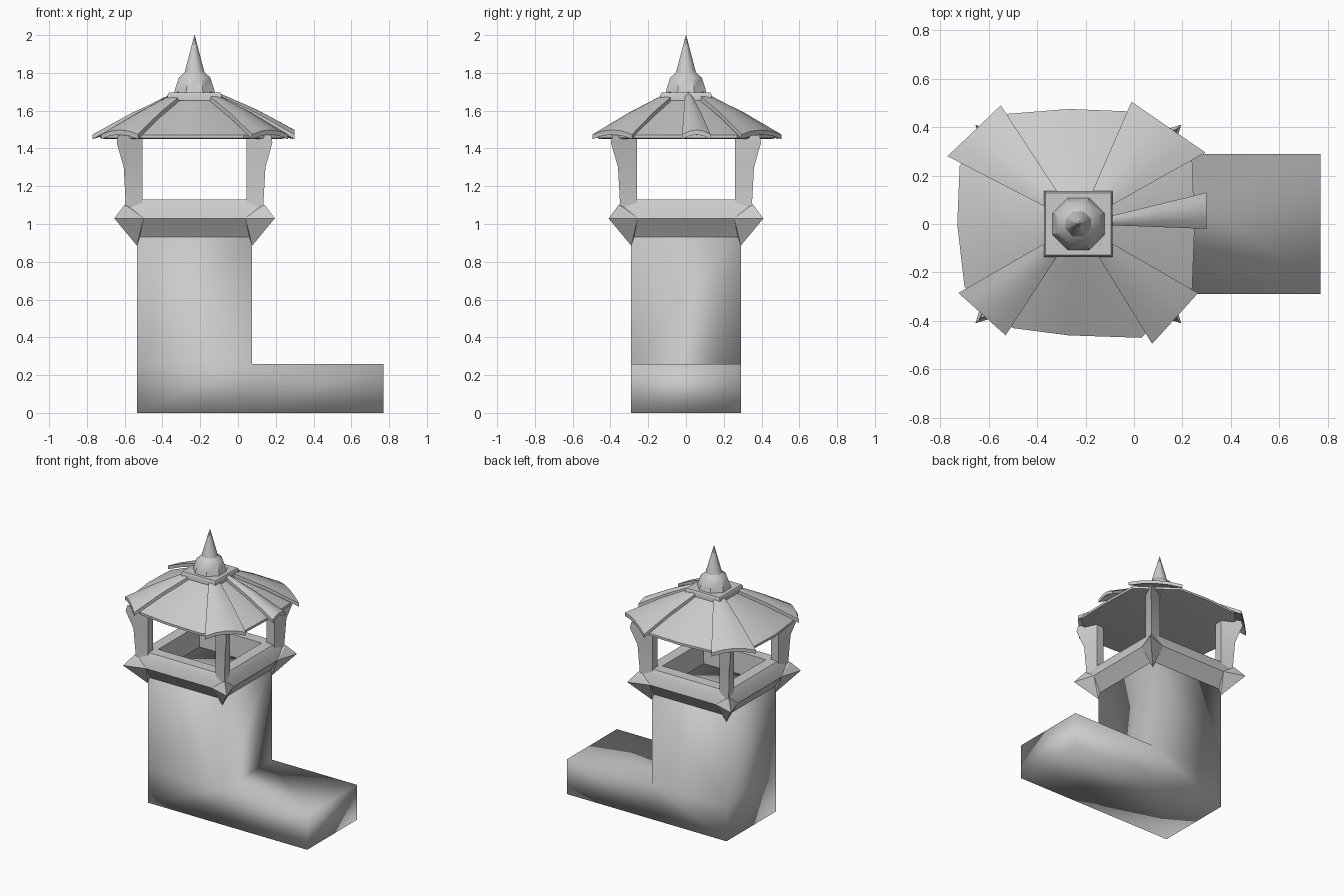
import bpy, bmesh, math
from mathutils import Vector

if "Cube" in bpy.data.objects:
    bpy.data.objects.remove(bpy.data.objects["Cube"])

CX = -0.23            # tower axis
HX, HY = 0.305, 0.29  # tower half sizes


def finish(name, bm, angle=35):
    bmesh.ops.recalc_face_normals(bm, faces=bm.faces)
    me = bpy.data.meshes.new(name)
    bm.to_mesh(me)
    bm.free()
    ob = bpy.data.objects.new(name, me)
    bpy.context.collection.objects.link(ob)
    bpy.context.view_layer.objects.active = ob
    ob.select_set(True)
    bpy.ops.object.shade_smooth_by_angle(angle=math.radians(angle))
    ob.select_set(False)
    return ob


def loft(name, loops, angle=35, closed=False):
    """Skin between loops of equal length; cap both ends or close into a ring."""
    bm = bmesh.new()
    rings = [[bm.verts.new(p) for p in lp] for lp in loops]
    n = len(rings[0])
    pairs = list(zip(rings, rings[1:]))
    if closed:
        pairs.append((rings[-1], rings[0]))
    for a, b in pairs:
        for i in range(n):
            j = (i + 1) % n
            bm.faces.new((a[i], a[j], b[j], b[i]))
    if not closed:
        bm.faces.new(rings[0])
        bm.faces.new(rings[-1])
    return finish(name, bm, angle)


def rect(hx, hy, z, cx=CX):
    return [(cx + sx * hx, sy * hy, z) for sx, sy in ((-1, -1), (1, -1), (1, 1), (-1, 1))]


def hull(name, pts):
    bm = bmesh.new()
    for p in pts:
        bm.verts.new(p)
    bmesh.ops.convex_hull(bm, input=bm.verts[:])
    return finish(name, bm, 25)


def octagon(r, z):
    return [(CX + r * math.cos(math.pi * (i + .5) / 4),
             r * math.sin(math.pi * (i + .5) / 4), z) for i in range(8)]


# L-shaped base: tall tower plus low wing, softly shaded
L = [(-0.535, 0), (0.075, 0), (0.77, 0), (0.77, 0.26), (0.075, 0.26), (0.075, 0.97), (-0.535, 0.97), (-0.535, 0.26)]
bm = bmesh.new()
f, b = [[bm.verts.new((x, y, z)) for x, z in L] for y in (-HY, HY)]
for s in (f, b):
    for q in ((0, 1, 4, 7), (1, 2, 3, 4), (7, 4, 5, 6)):
        bm.faces.new([s[i] for i in q])
for i in range(8):
    j = (i + 1) % 8
    bm.faces.new((f[i], f[j], b[j], b[i]))
finish("tower_and_wing", bm, 180)

# parapet ring around the lookout
prof = [(0.0, 0.93), (0.02, 0.96), (0.072, 1.03), (0.055, 1.09), (0.03, 1.13), (-0.05, 1.13), (-0.06, 0.95)]
loft("parapet", [rect(HX + o, HY + o, z) for o, z in prof], closed=True)

# corner spikes and roof posts
for sx, sy, tag in ((-1, -1, "front_left"), (1, -1, "front_right"), (1, 1, "back_right"), (-1, 1, "back_left")):
    def P(x, y, z):
        return (CX + sx * x, sy * (y - 0.015), z)
    hull("corner_spike_" + tag, [
        P(.425, .425, 1.03), P(.305, .305, .885), P(.372, .372, 1.10), P(.377, .27, 1.03),
        P(.27, .377, 1.03), P(.28, .28, 1.10), P(.27, .27, .97)])
    loft("post_" + tag, [[P(.28, .28, z), P(.345, .275, z), P(t, t, z), P(.275, .345, z)]
                         for t, z in ((.37, 1.05), (.365, 1.12), (.375, 1.30), (.412, 1.43), (.405, 1.47))], 25)

# roof body with uneven eaves
eave = [(-.50, -.43), (-.27, -.46), (.03, -.47), (.24, -.28), (.25, -.02), (.24, .27),
        (-.02, .465), (-.27, .475), (-.52, .455), (-.72, .24), (-.73, 0), (-.70, -.26)]


def scaled(pts, s, z):
    return [(CX + (x - CX) * s, y * s, z) for x, y in pts]


loft("roof", [scaled(eave, s, z) for s, z in
              ((.95, 1.45), (1, 1.455), (1, 1.472), (.62, 1.572), (.24, 1.665))], 25)

# arched planks lying over the roof
planks = {"front_left": ((-.725, -.285), (-.53, -.46)), "front_right": ((.075, -.495), (.265, -.285)),
          "back_right": ((.295, .295), (-.01, .505)), "back_left": ((-.55, .49), (-.77, .28)),
          "right": ((.30, -.02), (.30, .13))}
for tag, (a, c) in planks.items():
    a, c = Vector(a), Vector(c)
    row = [a, a.lerp(c, .25), a.lerp(c, .5), a.lerp(c, .75), c]
    loops = []
    for s, z, k in ((1, 1.462, 1), (.62, 1.575, .8), (.22, 1.675, .5)):
        lift = [0, .018 * k, .024 * k, .018 * k, 0]
        top = [(CX + (p.x - CX) * s, p.y * s, z + h + .012) for p, h in zip(row, lift)]
        bot = [(x, y, zz - .025) for x, y, zz in reversed(top)]
        loops.append(top + bot)
    loft("roof_plank_" + tag, loops, 30)

# collar, flared skirt and spire
loft("roof_collar", [rect(.142, .136, 1.655), rect(.142, .136, 1.685), rect(.135, .129, 1.697)])
loft("spire_skirt", [octagon(r, z) for r, z in ((.118, 1.69), (.11, 1.72), (.09, 1.775), (.055, 1.805))])
loft("spire", [octagon(r, z) for r, z in ((.085, 1.69), (.055, 1.81), (.001, 2.0))], 50)
